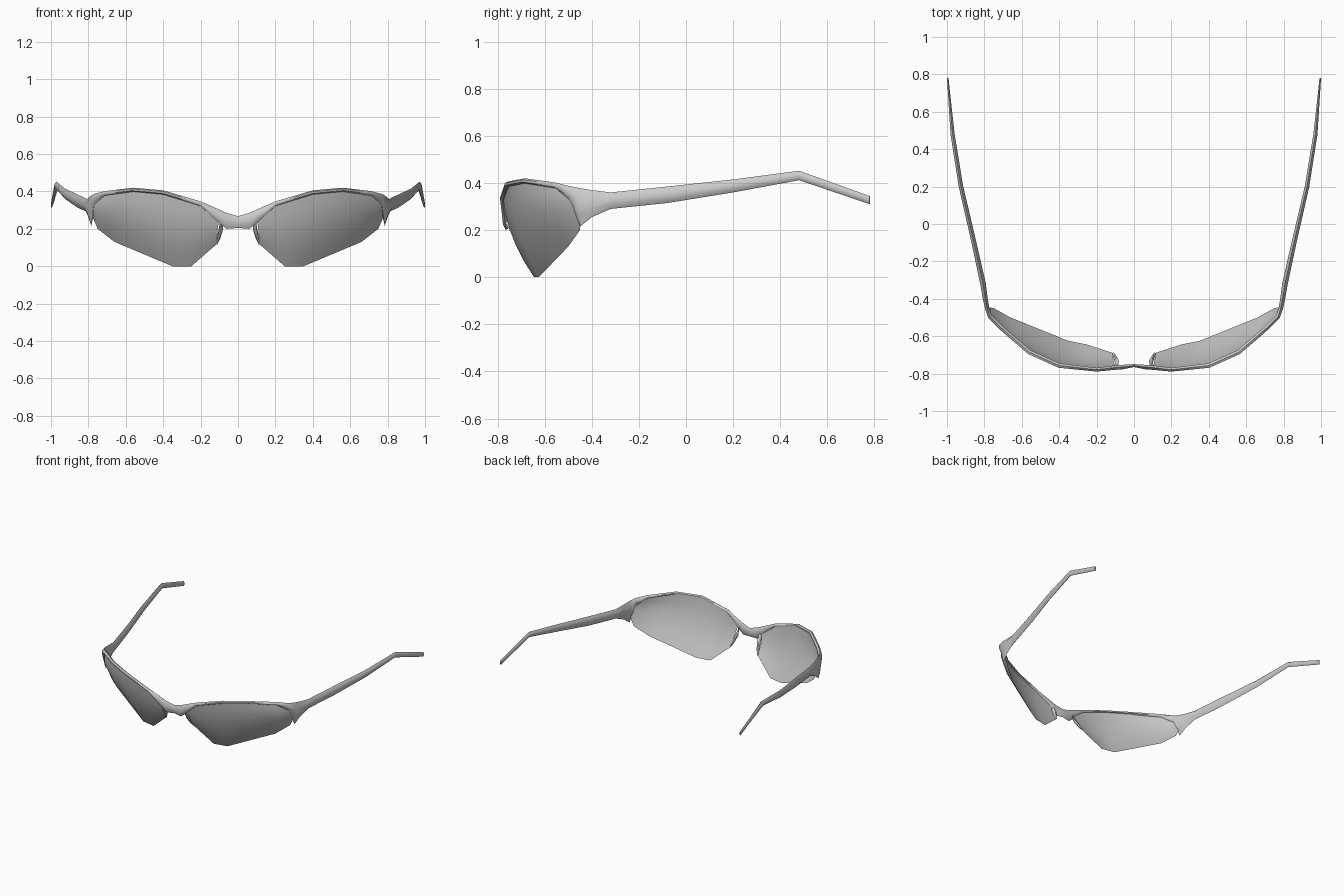
import bpy
import bmesh
from mathutils import Vector

cube = bpy.data.objects.get("Cube")
if cube:
    bpy.data.objects.remove(cube)


def make_material(name, color):
    mat = bpy.data.materials.new(name)
    mat.use_nodes = True
    mat.diffuse_color = color
    mat.node_tree.nodes["Principled BSDF"].inputs["Base Color"].default_value = color
    return mat


silver = make_material("silver grey", (0.6, 0.6, 0.6, 1))
tint = make_material("lens grey", (0.55, 0.55, 0.55, 1))


def skin(name, rows, mat, closed, angle):
    """Join rows of points with quads, then mirror to the other side."""
    bm = bmesh.new()
    rings = [[bm.verts.new(p) for p in row] for row in rows]
    n = len(rings[0])
    for a, b in zip(rings, rings[1:]):
        for i in range(n if closed else n - 1):
            j = (i + 1) % n
            bm.faces.new((a[i], a[j], b[j], b[i]))
    if closed:
        bm.faces.new(rings[-1])
        if abs(rings[0][0].co.x) > 0.01:
            bm.faces.new(rings[0][::-1])
    bmesh.ops.recalc_face_normals(bm, faces=bm.faces)
    # An open sheet faces forward
    if not closed and sum(f.normal.y for f in bm.faces) > 0:
        bmesh.ops.reverse_faces(bm, faces=bm.faces)
    mesh = bpy.data.meshes.new(name)
    bm.to_mesh(mesh)
    bm.free()
    mesh.materials.append(mat)
    obj = bpy.data.objects.new(name, mesh)
    bpy.context.collection.objects.link(obj)
    mirror = obj.modifiers.new("Mirror", 'MIRROR')
    mirror.merge_threshold = 0.001
    bpy.ops.object.select_all(action='DESELECT')
    obj.select_set(True)
    bpy.context.view_layer.objects.active = obj
    bpy.ops.object.shade_smooth_by_angle(angle=angle)
    return obj


def bar_ring(x, y, low, high, out_x, out_y, half):
    """Six-sided upright section, thin along its outward direction."""
    out = Vector((out_x, out_y, 0)).normalized() * half
    if x == 0:
        out.x = 0
    c, h = Vector((x, y, (low + high) / 2)), (high - low) / 2
    return [c + out * s + Vector((0, 0, h * t)) for s, t in
            ((0, -1), (1, -0.45), (1, 0.45), (0, 1), (-1, 0.45), (-1, -0.45))]


# Frame: bridge, brow rim, hinge and temple in one sweep
# x, y, low z, high z, outward x, outward y, half thickness
frame = [
    (0, -0.757, 0.205, 0.268, 0, -1, 0.008),
    (0.06, -0.765, 0.20, 0.285, 0, -1, 0.012),
    (0.105, -0.768, 0.235, 0.305, 0, -1, 0.012),
    (0.20, -0.779, 0.322, 0.347, 0, -1, 0.010),
    (0.40, -0.757, 0.384, 0.406, 0.2, -1, 0.012),
    (0.56, -0.685, 0.399, 0.42, 0.6, -1, 0.012),
    (0.71, -0.555, 0.378, 0.402, 0.8, -1, 0.012),
    (0.77, -0.495, 0.33, 0.387, 1, -0.8, 0.012),
    (0.785, -0.45, 0.215, 0.378, 1, -0.4, 0.012),
    (0.795, -0.40, 0.255, 0.37, 1, -0.2, 0.013),
    (0.807, -0.32, 0.29, 0.36, 1, -0.2, 0.015),
    (0.86, -0.08, 0.315, 0.385, 1, -0.2, 0.013),
    (0.925, 0.20, 0.36, 0.415, 1, -0.2, 0.012),
    (0.97, 0.48, 0.412, 0.452, 1, -0.1, 0.011),
    (0.996, 0.78, 0.31, 0.345, 1, -0.1, 0.004),
]
skin("frame", [bar_ring(*s) for s in frame], silver, True, 0.9)

# Nose rims: short tapering bars down the inner lens edges
nose = [
    (0.09, -0.762, 0.23, 0.26, 0.6, -1, 0.012),
    (0.09, -0.74, 0.185, 0.225, 1, -0.6, 0.012),
    (0.102, -0.71, 0.14, 0.175, 1, -0.6, 0.009),
    (0.113, -0.688, 0.115, 0.13, 1, -0.6, 0.004),
]
skin("nose_rim", [bar_ring(*s) for s in nose], silver, True, 0.9)

# Lenses: curved sheets between the brow edge and the lower edge
brow_edge = [(0.10, -0.757, 0.25), (0.20, -0.777, 0.335), (0.40, -0.753, 0.395),
             (0.56, -0.682, 0.41), (0.71, -0.552, 0.39), (0.77, -0.49, 0.35)]
lower_edge = [(0.112, -0.69, 0.12), (0.25, -0.645, 0), (0.35, -0.625, 0),
              (0.66, -0.50, 0.13), (0.75, -0.45, 0.20), (0.78, -0.444, 0.27)]
rows = []
for k, (top, low) in enumerate(zip(brow_edge, lower_edge)):
    top, low = Vector(top), Vector(low)
    bulge = Vector((0.012, -0.025, 0)) * (0.3 if k in (0, 5) else 1)
    rows.append([top.lerp(low, t) + bulge * 4 * t * (1 - t)
                 for t in (0, 0.2, 0.4, 0.6, 0.8, 1)])
skin("lens", rows, tint, False, 1.2)
